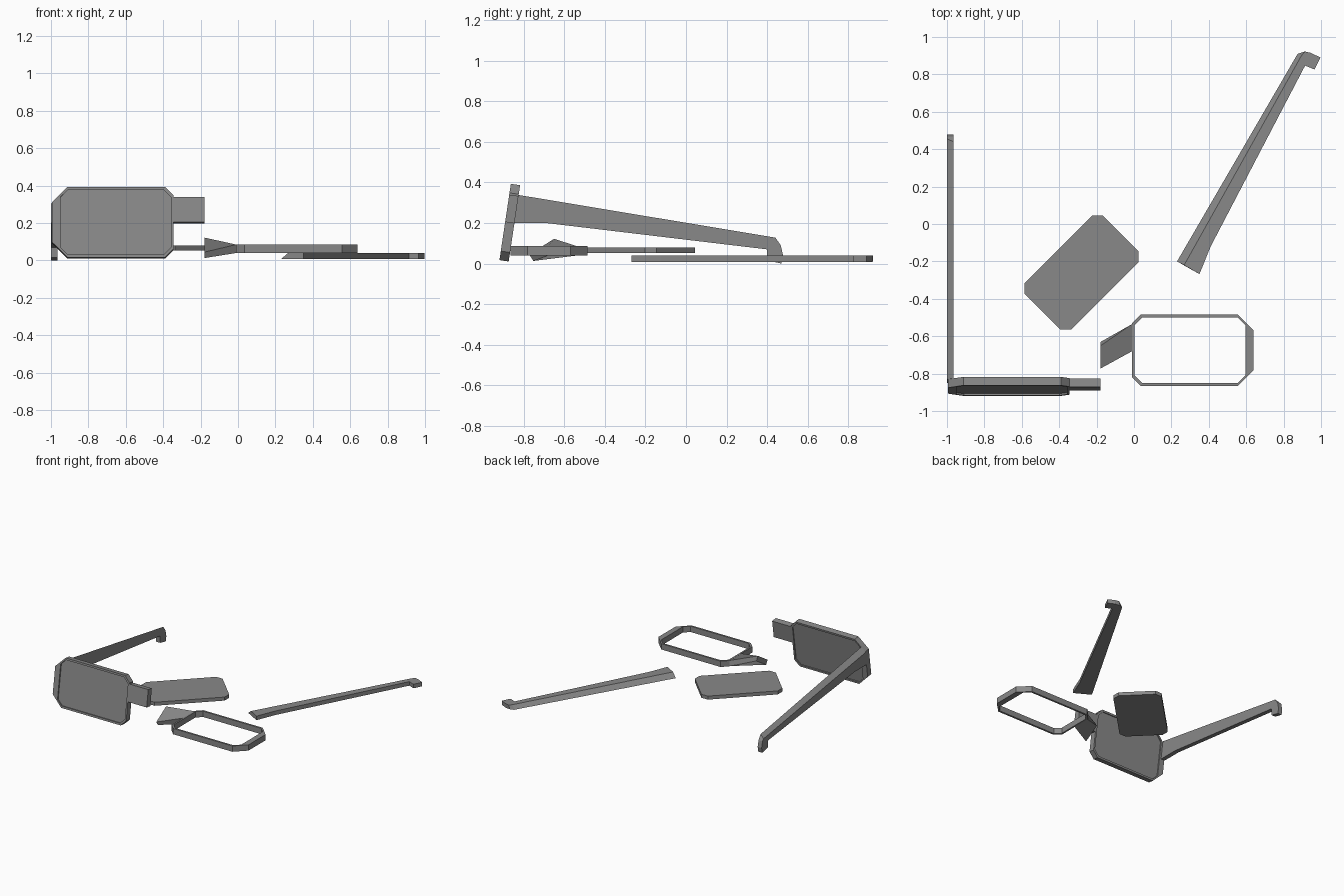
import bpy, bmesh
from math import radians
from mathutils import Matrix, Vector

if "Cube" in bpy.data.objects:
    bpy.data.objects.remove(bpy.data.objects["Cube"])

grey = bpy.data.materials.new("plain_grey")
grey.use_nodes = True
COLOUR = (0.25, 0.25, 0.25, 1)
grey.diffuse_color = COLOUR
grey.node_tree.nodes["Principled BSDF"].inputs["Base Color"].default_value = COLOUR


def loft(name, loops, closed=False, matrix=Matrix()):
    """Skin matching loops; cap both ends, or join last to first for a ring."""
    bm = bmesh.new()
    rows = [[bm.verts.new(matrix @ Vector(p)) for p in loop] for loop in loops]
    pairs = list(zip(rows, rows[1:]))
    if closed:
        pairs.append((rows[-1], rows[0]))
    else:
        bm.faces.new(rows[0])
        bm.faces.new(rows[-1])
    n = len(rows[0])
    for a, b in pairs:
        for i in range(n):
            j = (i + 1) % n
            bm.faces.new((a[i], a[j], b[j], b[i]))
    bmesh.ops.recalc_face_normals(bm, faces=bm.faces)
    mesh = bpy.data.meshes.new(name)
    bm.to_mesh(mesh)
    bm.free()
    mesh.materials.append(grey)
    obj = bpy.data.objects.new(name, mesh)
    bpy.context.collection.objects.link(obj)
    return obj


def octagon(left, right, half, cut_left, cut_right):
    """Chamfered rectangle, with its own chamfer size at each end."""
    top = [(left, half - cut_left), (left + cut_left, half),
           (right - cut_right, half), (right, half - cut_right)]
    return top + [(x, -y) for x, y in reversed(top)]


def at(points, z):
    return [(x, y, z) for x, y in points]


# Rim and lens outlines, with the hinge end at local +x
DEPTH = 0.046
rim_outer = octagon(-0.325, 0.325, 0.19, 0.045, 0.083)
rim_inner = octagon(-0.312, 0.28, 0.175, 0.04, 0.04)


def rim(name, matrix):
    loft(name, [at(rim_outer, 0), at(rim_outer, DEPTH),
                at(rim_inner, DEPTH), at(rim_inner, 0)], True, matrix)


def lens(name, matrix):
    loft(name, [at(rim_inner, 0.01), at(rim_inner, 0.038)], False, matrix)


# Standing half: mirrored, leaning back
standing = (Matrix.Translation((-0.67, -0.891, 0.205))
            @ Matrix.Rotation(radians(81.5), 4, 'X')
            @ Matrix.Diagonal((-1, 1, -1, 1)))
rim("right_rim", standing)
lens("right_lens", standing)
stub = [(-0.325, 0), (-0.49, 0), (-0.49, 0.136), (-0.325, 0.136)]
loft("right_bridge_half", [at(stub, 0), at(stub, DEPTH)], False, standing)

# Loose half: rim lying flat, with a twisted bridge stub
rim("left_rim", Matrix.Translation((0.315, -0.675, 0.04)))
loft("left_bridge_half", [
    [(-0.01, -0.535, 0.085), (-0.01, -0.535, 0.04),
     (-0.01, -0.68, 0.04), (-0.01, -0.68, 0.085)],
    [(-0.178, -0.65, 0.122), (-0.178, -0.63, 0.09),
     (-0.178, -0.752, 0.013), (-0.178, -0.772, 0.045)]])

# Fallen lens
lens("left_lens", Matrix.Translation((-0.269, -0.249, 0.042))
     @ Matrix.Rotation(radians(45), 4, 'Z'))

# Standing temple: outer face is lower, giving a slanted top
hook = [(0.467, 0.09), (0.478, 0.04), (0.47, 0.0), (0.40, 0.016),
        (0.40, 0.07), (-0.69, 0.2), (-0.85, 0.2)]
inner_face = [(-0.825, 0.338), (0.44, 0.128)] + hook
outer_face = [(-0.83, 0.302), (0.455, 0.105)] + hook
loft("right_temple", [[(-0.965, y, z) for y, z in inner_face],
                      [(-1.0, y, z) for y, z in outer_face]])

# Fallen temple, lying on its inner face
hook = [(0.945, 0.915), (0.997, 0.89), (0.965, 0.826), (0.915, 0.847),
        (0.41, -0.12), (0.35, -0.268)]
lower_face = [(0.23, -0.2), (0.875, 0.91), (0.905, 0.92)] + hook
upper_face = [(0.268, -0.22), (0.895, 0.9), (0.915, 0.922)] + hook
loft("left_temple", [at(lower_face, 0.008), at(upper_face, 0.04)])
